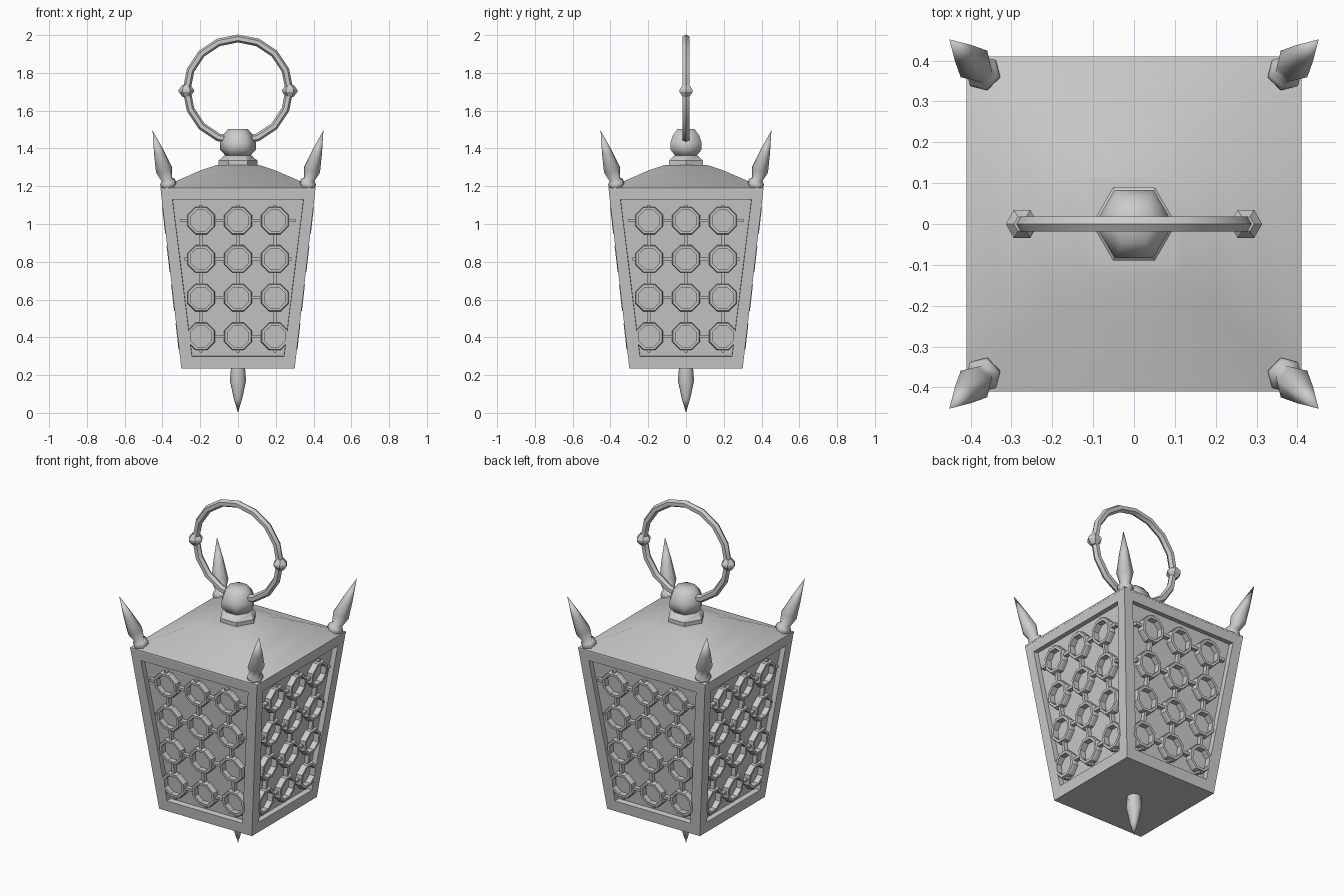
import bpy, bmesh, math
from mathutils import Vector, Matrix

if "Cube" in bpy.data.objects:
    bpy.data.objects.remove(bpy.data.objects["Cube"])

Z0, Z1, H0, H1 = 0.235, 1.185, 0.30, 0.41   # body bottom/top heights and half widths
RECESS = 0.03


def half(z):
    return H0 + (H1 - H0) * (z - Z0) / (Z1 - Z0)


def finish(name, bm, angle=None):
    bmesh.ops.recalc_face_normals(bm, faces=bm.faces)
    me = bpy.data.meshes.new(name)
    bm.to_mesh(me)
    bm.free()
    ob = bpy.data.objects.new(name, me)
    bpy.context.collection.objects.link(ob)
    if angle:
        me.shade_smooth()
        me.set_sharp_from_angle(angle=math.radians(angle))
    return ob


def lathe(name, profile, sides, start=0.0, angle=None):
    """Turn (radius, height) points around z; end rings are capped."""
    bm = bmesh.new()
    rings = []
    for r, z in profile:
        if r == 0:
            rings.append([bm.verts.new((0, 0, z))] * sides)
        else:
            a = [start + 2 * math.pi * i / sides for i in range(sides)]
            rings.append([bm.verts.new((r * math.cos(t), r * math.sin(t), z)) for t in a])
    for lo, hi in zip(rings, rings[1:]):
        for i in range(sides):
            j = (i + 1) % sides
            bm.faces.new(list(dict.fromkeys((lo[i], lo[j], hi[j], hi[i]))))
    for ring in (rings[0], rings[-1]):
        if ring[0] is not ring[1]:
            bm.faces.new(ring)
    return finish(name, bm, angle)


# Tapered body with a recessed panel on each side
body = lathe("body", [(H0 * math.sqrt(2), Z0), (H1 * math.sqrt(2), Z1)], 4, math.pi / 4)
bm = bmesh.new()
bm.from_mesh(body.data)
walls = [f for f in bm.faces if abs(f.normal.z) < 0.5]
bmesh.ops.inset_individual(bm, faces=walls, thickness=0.085)
bmesh.ops.inset_individual(bm, faces=walls, thickness=0.001, depth=-RECESS)
bm.to_mesh(body.data)
bm.free()

# Curved square roof
roof = [(0.41, 1.18), (0.41, 1.19), (0.31, 1.235), (0.20, 1.283), (0.12, 1.31), (0.10, 1.313)]
lathe("roof", [(r * math.sqrt(2), z) for r, z in roof], 4, math.pi / 4, 50)

# Hexagonal collar and ball on top
lathe("top_collar", [(0.103, 1.305), (0.103, 1.335), (0.075, 1.36), (0.06, 1.365)], 6, 0, 40)
lathe("top_ball", [(0.06, 1.355), (0.096, 1.395), (0.096, 1.43), (0.08, 1.47), (0.052, 1.503)],
      6, 0, 62)

# Carrying ring with two knobs
bpy.ops.mesh.primitive_torus_add(location=(0, 0, 1.71), rotation=(math.pi / 2, 0, 0),
                                 major_segments=16, minor_segments=6,
                                 major_radius=0.272, minor_radius=0.021)
ring = bpy.context.object
ring.name = "carrying_ring"
ring.data.shade_smooth()
ring.data.set_sharp_from_angle(angle=math.radians(35))
for side, s in (("left", -1), ("right", 1)):
    knob = lathe("ring_knob_" + side, [(0.02, -0.032), (0.04, -0.006), (0.04, 0.006), (0.02, 0.032)], 6)
    knob.location = (s * 0.274, 0, 1.705)

# Corner spikes leaning outwards
spike = [(0.034, -0.01), (0.045, 0.015), (0.042, 0.032), (0.03, 0.045),
         (0.046, 0.10), (0.028, 0.20), (0, 0.325)]
for sx in (-1, 1):
    for sy in (-1, 1):
        ob = lathe("corner_spike", spike, 6, 0, 62)
        base = Vector((sx * 0.365, sy * 0.365, 1.195))
        tip = Vector((sx * 0.452, sy * 0.452, 1.495))
        ob.location = base
        ob.rotation_mode = 'QUATERNION'
        ob.rotation_quaternion = (tip - base).to_track_quat('Z', 'Y')

# Bottom finial
lathe("bottom_finial", [(0, 0), (0.022, 0.075), (0.043, 0.17), (0.037, 0.24)], 8, 0, 50)

# Lattice of octagon rings and short links on each side
COLS = (-0.195, 0, 0.195)
ROWS = (0.405, 0.61, 0.815, 1.018)
OUTER, INNER = 0.073, 0.055


def point(bm, x, z, height):
    """Vertex at x, z on the front panel, raised above the recess floor."""
    return bm.verts.new((x, -(half(z) - RECESS + height), z))


def prism(bm, outline, height):
    low = [point(bm, x, z, -0.005) for x, z in outline]
    high = [point(bm, x, z, height) for x, z in outline]
    bm.faces.new(low)
    bm.faces.new(high)
    for i in range(len(low)):
        j = (i + 1) % len(low)
        bm.faces.new((low[i], low[j], high[j], high[i]))


def octagon_ring(bm, cx, cz):
    section = [(OUTER, -0.005), (OUTER, 0.022), (OUTER - 0.004, 0.033),
               (INNER, 0.033), (INNER, -0.005)]
    loops = []
    for r, h in section:
        r /= math.cos(math.pi / 8)
        a = [math.pi / 8 + math.pi / 4 * i for i in range(8)]
        loops.append([point(bm, cx + r * math.cos(t), cz + r * math.sin(t), h) for t in a])
    for k in range(len(loops)):
        p, q = loops[k], loops[(k + 1) % len(loops)]
        for i in range(8):
            j = (i + 1) % 8
            bm.faces.new((p[i], p[j], q[j], q[i]))


def bar(bm, x0, x1, z0, z1):
    prism(bm, [(x0, z0), (x1, z0), (x1, z1), (x0, z1)], 0.024)


for n, side in enumerate(("front", "right", "back", "left")):
    bm = bmesh.new()
    w = 0.008
    for z in ROWS:
        for x in COLS:
            octagon_ring(bm, x, z)
        edge = half(z) - 0.085
        stops = [-edge, *COLS, edge]
        for i in range(4):
            a = stops[i] + (OUTER - 0.005 if i else 0)
            b = stops[i + 1] - (OUTER - 0.005 if i < 3 else 0)
            if b > a:
                bar(bm, a, b, z - w, z + w)
    for x in COLS:
        stops = [0.32, *ROWS, 1.10]
        for i in range(5):
            a = stops[i] + (OUTER - 0.005 if i else 0)
            b = stops[i + 1] - (OUTER - 0.005 if i < 4 else 0)
            bar(bm, x - w, x + w, a, b)
    bm.transform(Matrix.Rotation(n * math.pi / 2, 4, 'Z'))
    finish("lattice_" + side, bm)
